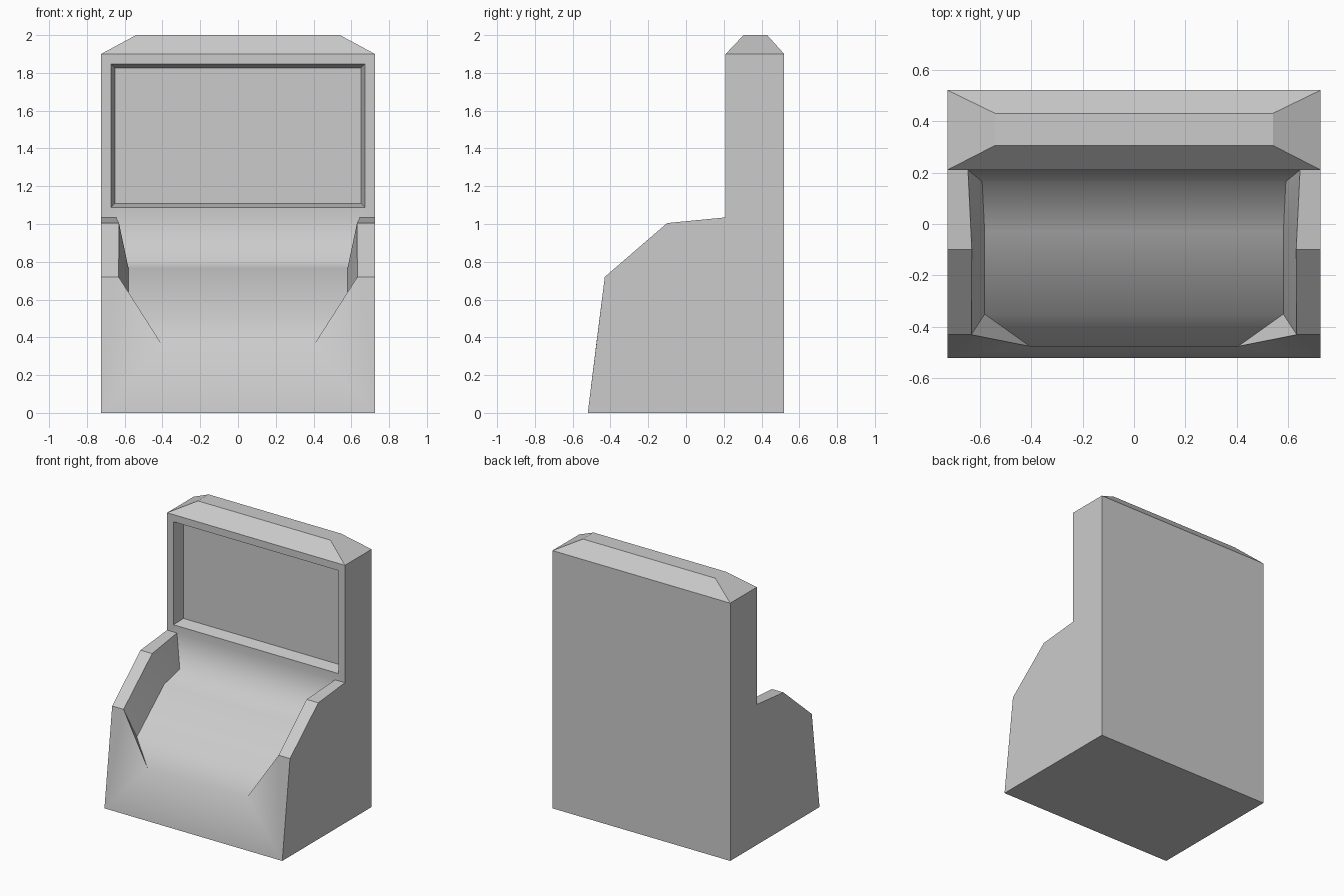
import bpy
import bmesh
import math

if "Cube" in bpy.data.objects:
    bpy.data.objects.remove(bpy.data.objects["Cube"])

# Half-model key points (x, y, z); the other half is mirrored in x
W = 0.725
POINTS = {
    # outer side silhouette
    "o0": (W, -0.52, 0), "o1": (W, -0.43, 0.72), "o2": (W, -0.10, 1.005),
    "o3": (W, 0.21, 1.035), "o4": (W, 0.21, 1.90), "o5": (W, 0.52, 1.90),
    "o6": (W, 0.52, 0),
    # hipped cap
    "c0": (0.54, 0.305, 2.0), "c1": (0.54, 0.43, 2.0),
    # inner edge of the side rims
    "r0": (0.645, 0.21, 1.035), "r1": (0.63, -0.10, 1.005),
    "r2": (0.632, -0.43, 0.72), "r3": (0.405, -0.475, 0.365),
    # sunken desk surface
    "f1": (0.59, 0.165, 0.80), "f2": (0.58, -0.03, 0.767),
    "f3": (0.58, -0.35, 0.50),
}

bm = bmesh.new()
right = {k: bm.verts.new(p) for k, p in POINTS.items()}
left = {k: bm.verts.new((-p[0], p[1], p[2])) for k, p in POINTS.items()}


def pair(names):
    """A face on the right and its mirror on the left."""
    keys = names.split()
    bm.faces.new([right[k] for k in keys])
    bm.faces.new([left[k] for k in reversed(keys)])


def span(names):
    """A face bridging the right chain to its mirrored left chain."""
    keys = names.split()
    return bm.faces.new([right[k] for k in keys] + [left[k] for k in reversed(keys)])


# Side panels, cap ends, rim tops and inner rim walls
for names in ("o0 o1 o2 o3 o4 o5 o6", "o4 o5 c1 c0",
              "o1 o2 r1 r2", "o2 o3 r0 r1",
              "r0 r1 f2", "r0 f2 f1", "r1 r2 f3 f2", "r2 r3 f3"):
    pair(names)

# Smoothly shaded front and sunken desk
soft = {span(n) for n in ("o0 o1 r2 r3", "r3 f3", "f3 f2", "f2 f1", "f1 r0")}

# Base, back and cap slopes
for names in ("o0 o6", "o6 o5", "o5 c1", "c1 c0", "c0 o4"):
    span(names)

# Screen panel with recess
screen = span("o4 o3 r0")
bmesh.ops.recalc_face_normals(bm, faces=bm.faces[:])
bmesh.ops.inset_individual(bm, faces=[screen], thickness=0.053, use_even_offset=True)
bmesh.ops.inset_individual(bm, faces=[screen], thickness=0.02, depth=-0.085,
                           use_even_offset=True)

# Smooth shading with sharp edges outside the desk surface
bm.normal_update()
for f in bm.faces:
    f.smooth = True
for e in bm.edges:
    if not all(f in soft for f in e.link_faces):
        e.smooth = e.calc_face_angle(math.pi) < math.radians(25)

mesh = bpy.data.meshes.new("console_cabinet")
bm.to_mesh(mesh)
bm.free()
cabinet = bpy.data.objects.new("console_cabinet", mesh)
bpy.context.collection.objects.link(cabinet)
